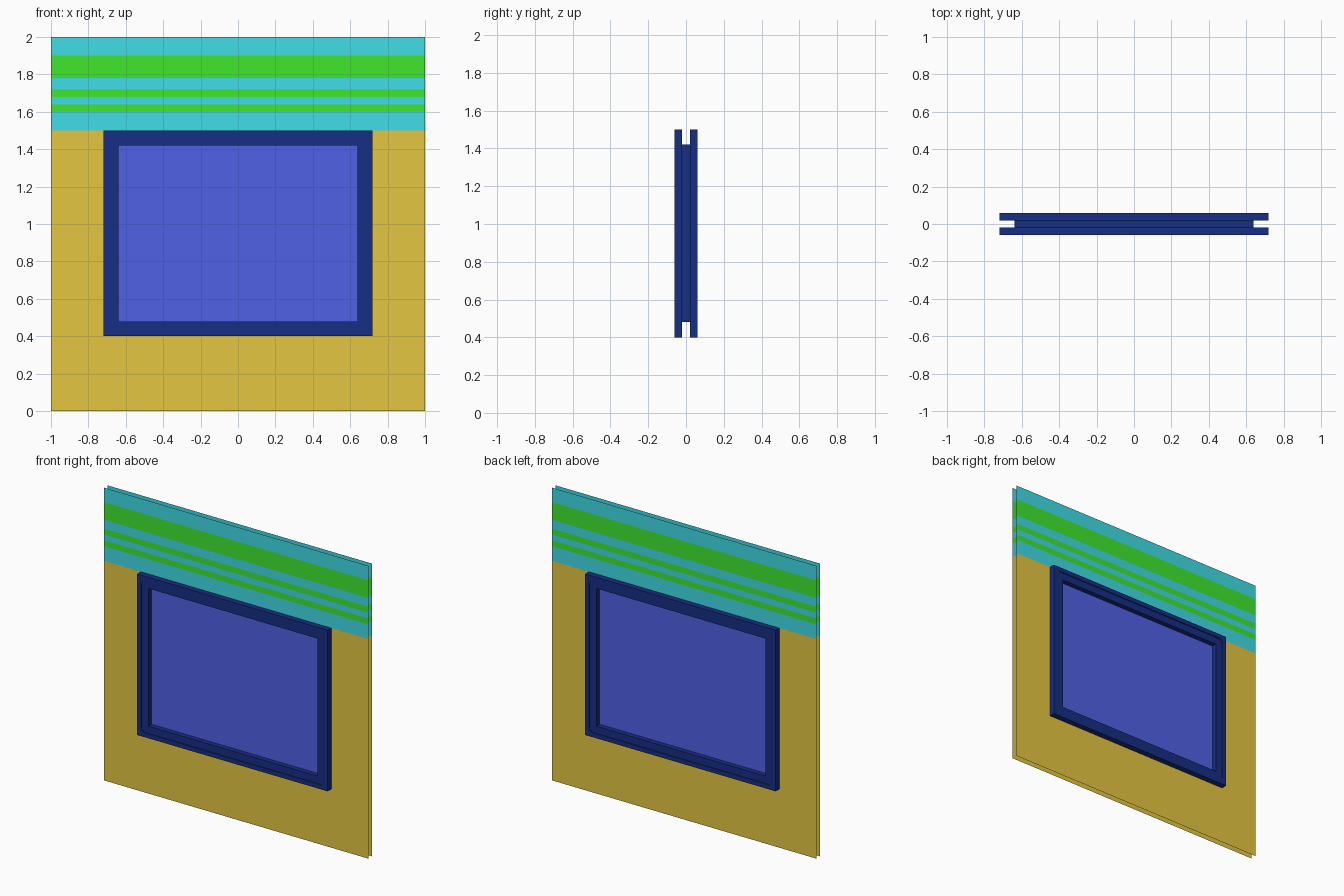
import bpy
import bmesh

cube = bpy.data.objects.get("Cube")
if cube:
    bpy.data.objects.remove(cube, do_unlink=True)


def material(name, r, g, b):
    """Flat colour given as sRGB bytes, stored as linear values."""
    linear = [((c / 255 + 0.055) / 1.055) ** 2.4 for c in (r, g, b)] + [1]
    mat = bpy.data.materials.new(name)
    mat.use_nodes = True
    mat.diffuse_color = linear
    mat.node_tree.nodes["Principled BSDF"].inputs["Base Color"].default_value = linear
    return mat


SAND = material("sand wall", 229, 198, 66)
TEAL = material("teal band", 66, 225, 235)
GREEN = material("green stripe", 64, 235, 48)
NAVY = material("navy frame", 22, 46, 131)
GLASS = material("blue glass", 80, 97, 230)

HALF_W, LOW, HIGH = 0.64, 0.48, 1.42   # glazed opening
RIM, LIP = 0.08, 0.05                  # frame width and inner recessed width
SHEET_Y, FRAME_Y = 0.02, 0.06          # wall sheet and frame face depths
RECESS_Y = FRAME_Y - 0.006


def finish(name, bm, mats):
    mesh = bpy.data.meshes.new(name)
    bm.to_mesh(mesh)
    bm.free()
    for mat in mats:
        mesh.materials.append(mat)
    obj = bpy.data.objects.new(name, mesh)
    bpy.context.collection.objects.link(obj)


def rectangle(bm, grow, y, cut=0):
    """Window outline with two points per corner, chamfered by cut."""
    w, lo, hi = HALF_W + grow, LOW - grow, HIGH + grow
    points = [(cut - w, lo), (w - cut, lo), (w, lo + cut), (w, hi - cut),
              (w - cut, hi), (cut - w, hi), (-w, hi - cut), (-w, lo + cut)]
    return [bm.verts.new((x, y, z)) for x, z in points]


def bridge(bm, a, b):
    for j in range(len(a)):
        k = (j + 1) % len(a)
        bm.faces.new((a[j], a[k], b[k], b[j]))


def tidy(bm):
    bmesh.ops.remove_doubles(bm, verts=bm.verts, dist=0.0001)
    bmesh.ops.recalc_face_normals(bm, faces=bm.faces)


def wall_sheet(name, side):
    """Thin striped wall skin with a window opening."""
    bm = bmesh.new()
    xs = [-1, -HALF_W - RIM, HALF_W + RIM, 1]
    zs = [0, LOW - RIM, HIGH + RIM, 1.6, 1.64, 1.68, 1.72, 1.78, 1.9, 2]
    grid = [[bm.verts.new((x, side * SHEET_Y, z)) for x in xs] for z in zs]
    for row in range(len(zs) - 1):
        for col in range(3):
            if row == 1 and col == 1:
                continue
            a, b = grid[row], grid[row + 1]
            corners = [a[col], a[col + 1], b[col + 1], b[col]]
            face = bm.faces.new(corners if side < 0 else corners[::-1])
            # sand below, then alternating teal and green bands
            face.material_index = 0 if row < 2 else 1 + row % 2
    finish(name, bm, [SAND, TEAL, GREEN])


def window_frame(name, side):
    """Frame standing proud of the wall, with a shallow recessed inner lip."""
    bm = bmesh.new()
    section = [(0, SHEET_Y, 0), (0, RECESS_Y, 0), (LIP, RECESS_Y, 0.02),
               (LIP, FRAME_Y, 0.02), (RIM, FRAME_Y, 0), (RIM, SHEET_Y, 0)]
    loops = [rectangle(bm, grow, side * y, cut) for grow, y, cut in section]
    for i, loop in enumerate(loops):
        bridge(bm, loop, loops[(i + 1) % len(loops)])
    tidy(bm)
    finish(name, bm, [NAVY])


for place, side in (("front", -1), ("back", 1)):
    wall_sheet(place + "_wall_sheet", side)
    window_frame(place + "_window_frame", side)

# Glazing block: glass faces front and back, frame-coloured edges
bm = bmesh.new()
front, back = rectangle(bm, 0, -SHEET_Y), rectangle(bm, 0, SHEET_Y)
bm.faces.new(front)
bm.faces.new(back[::-1])
bridge(bm, front, back)
tidy(bm)
for face in bm.faces:
    face.material_index = 1 if abs(face.normal.y) > 0.5 else 0
finish("window_glazing", bm, [NAVY, GLASS])
